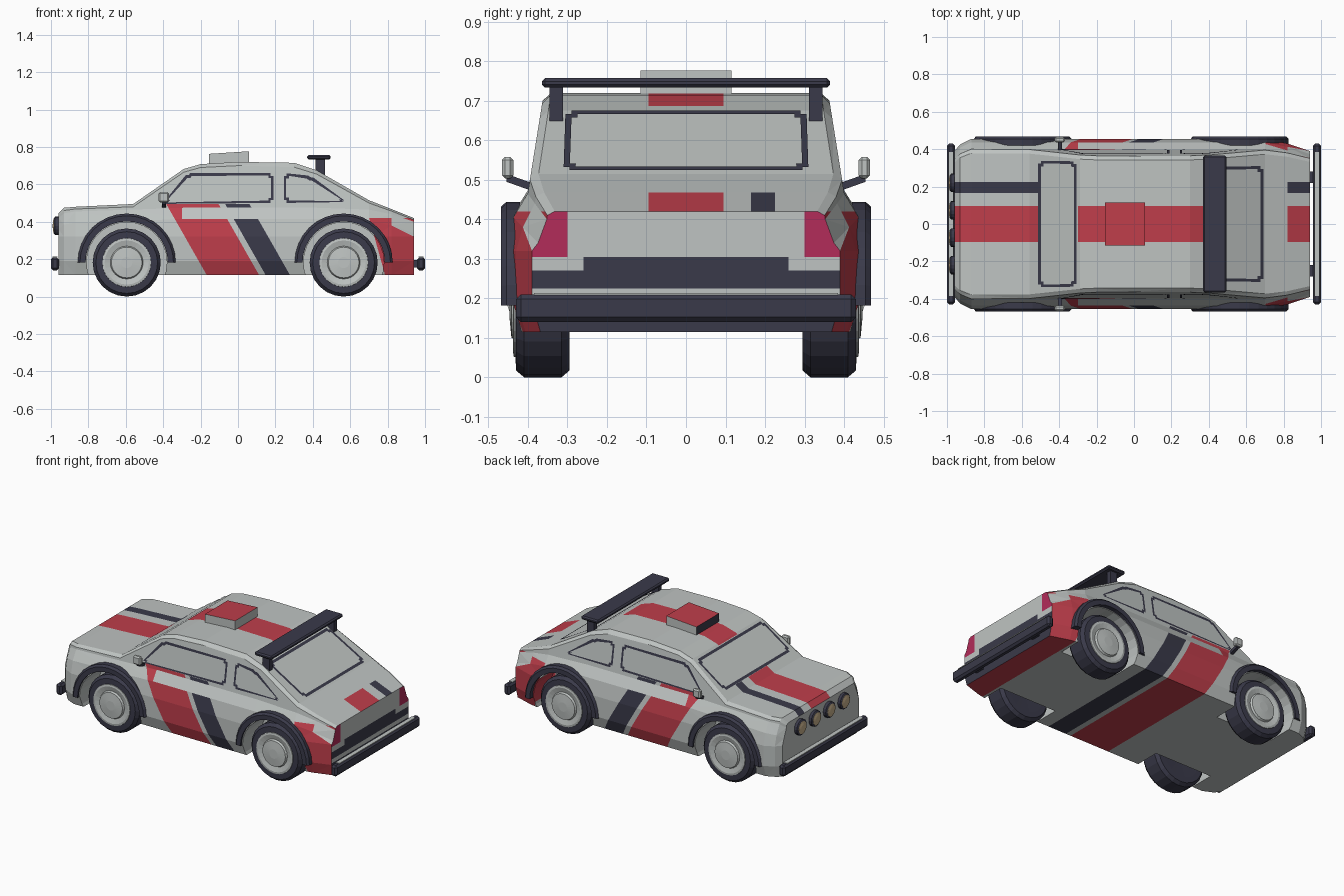
import bpy, bmesh, math
from mathutils import Vector
from mathutils.bvhtree import BVHTree

if "Cube" in bpy.data.objects:
    bpy.data.objects.remove(bpy.data.objects["Cube"])


def material(name, rgb):
    m = bpy.data.materials.new(name)
    m.diffuse_color = (*rgb, 1)
    m.use_nodes = True
    m.node_tree.nodes["Principled BSDF"].inputs["Base Color"].default_value = m.diffuse_color
    return m


GREY = material("pale_grey", (0.52, 0.55, 0.54))
RED = material("red", (0.52, 0.048, 0.07))
DARK = material("dark_navy", (0.042, 0.042, 0.068))
CRIMSON = material("tail_crimson", (0.45, 0.025, 0.10))
GOLD = material("lamp_gold", (0.55, 0.42, 0.25))


def finish(name, bm, mats):
    bmesh.ops.recalc_face_normals(bm, faces=bm.faces[:])
    me = bpy.data.meshes.new(name)
    bm.to_mesh(me)
    bm.free()
    ob = bpy.data.objects.new(name, me)
    for m in mats:
        me.materials.append(m)
    bpy.context.collection.objects.link(ob)
    return ob


def box(name, lo, hi, mat, bevel=0.0):
    bm = bmesh.new()
    bmesh.ops.create_cube(bm, size=1)
    for v in bm.verts:
        v.co = [lo[i] + (v.co[i] + 0.5) * (hi[i] - lo[i]) for i in range(3)]
    if bevel:
        bmesh.ops.bevel(bm, geom=bm.edges[:], offset=bevel, segments=1, affect='EDGES')
    return finish(name, bm, [mat])


def lathe(name, profile, place, mat, n=24, sweep=2 * math.pi, closed=False):
    """Spin (radius, height) points; place maps (across, up, height) to space."""
    bm = bmesh.new()
    full = sweep > 6.2
    rings = []
    for i in range(n if full else n + 1):
        a = sweep * i / n
        rings.append([bm.verts.new(place(r * math.cos(a), r * math.sin(a), h)) for r, h in profile])
    m = len(profile)
    for i in range(n):
        p, q = rings[i], rings[(i + 1) % len(rings)]
        for j in range(m if closed else m - 1):
            bm.faces.new((p[j], p[(j + 1) % m], q[(j + 1) % m], q[j]))
    if not full:
        bm.faces.new(rings[0])
        bm.faces.new(rings[-1])
    bmesh.ops.remove_doubles(bm, verts=bm.verts[:], dist=1e-5)
    return finish(name, bm, [mat])


# Body shell: lofted along x. Stations: x, half width, belt z, roof edge z, top z
STATIONS = [(-0.96, .39, .42, .435, .445), (-0.93, .425, .445, .46, .475),
            (-0.87, .455, .455, .468, .48), (-0.56, .455, .465, .48, .495),
            (-0.29, .455, .475, .665, .682), (-0.2, .455, .475, .69, .708),
            (0.0, .455, .475, .70, .72), (0.30, .455, .475, .692, .715),
            (0.42, .455, .475, .655, .675), (0.70, .455, .465, .50, .515),
            (0.82, .43, .44, .457, .468), (0.94, .39, .40, .41, .42)]


def section(x, w, belt, edge, top):
    side = lambda z: .40 - (z - .47) * .16
    half = [(.43, .115), (.455, .19), (.455, .32), (.437, belt - .06),
            (side(belt), belt), (side(edge), edge), (side(edge) - .022, top)]
    k = w / .455
    return [(x, y * k, z) for y, z in half] + [(x, -y * k, z) for y, z in reversed(half)]


bm = bmesh.new()
rings = [[bm.verts.new(c) for c in section(*s)] for s in STATIONS]
for p, q in zip(rings, rings[1:]):
    for j in range(len(p)):
        k = (j + 1) % len(p)
        bm.faces.new((p[j], p[k], q[k], q[j]))
bm.faces.new(rings[0])
bm.faces.new(rings[-1])
body = finish("body_shell", bm, [GREY, RED, DARK, CRIMSON])

# Wheel wells cut from the body
WHEEL_X, WHEEL_Z = (-0.595, 0.565), 0.182
cutters = []
for wx in WHEEL_X:
    for s in (-1, 1):
        c = lathe("wheel_well_cutter", [(0, .27), (.215, .27), (.215, .6), (0, .6)],
                  lambda a, b, h: (wx + a, s * h, WHEEL_Z + b), GREY, 28)
        c.hide_render = True
        mod = body.modifiers.new("well", 'BOOLEAN')
        mod.object, mod.operation, mod.solver = c, 'DIFFERENCE', 'EXACT'
        cutters.append(c)
bpy.context.view_layer.update()
cut = bpy.data.meshes.new_from_object(body.evaluated_get(bpy.context.evaluated_depsgraph_get()))
body.modifiers.clear()
for c in cutters:
    bpy.data.objects.remove(c)

# Painted stripes: slice the shell along the stripe edges, colour by rule
bm = bmesh.new()
bm.from_mesh(cut)
bmesh.ops.triangulate(bm, faces=bm.faces[:])
DIAG, TAIL = Vector((1, 0, .57)), Vector((1, 0, .28))
cuts = [((0, y, 0), (0, 1, 0)) for y in (-.095, .095, .165, .225, -.26, .26, -.30, .30)]
cuts += [((x, 0, 0), (1, 0, 0)) for x in (-.51, -.30, .385, .82)]
cuts += [((0, 0, z), (0, 0, 1)) for z in (.20, .225, .27, .305, .42, .495)]
cuts += [((c, 0, .12), DIAG) for c in (-.17, .11, .145, .275)] + [((.785, 0, .12), TAIL)]
for co, no in cuts:
    bmesh.ops.bisect_plane(bm, geom=bm.verts[:] + bm.edges[:] + bm.faces[:],
                           plane_co=co, plane_no=no, dist=1e-5)
bm.normal_update()


def paint(c, n):
    d = c.x + .57 * (c.z - .12)
    y = abs(c.y)
    if c.x > .935 and n.x > .9:                       # rear panel
        if c.z < .20 or (.225 < c.z < .305 and (y < .26 or c.z < .27)):
            return 2
        return 3 if y > .30 and c.z > .305 else 0
    if n.z > .3 and (c.x < -.51 or c.x > .82 or -.30 < c.x < .385):   # top stripes
        if y < .095:
            return 1
        return 2 if .165 < c.y < .225 and abs(c.x) > .5 else 0
    if c.z < .495 and -.17 < d < .11:
        return 1
    if c.z < .495 and .145 < d < .275:
        return 2
    return 1 if c.z < .42 and c.x + .28 * (c.z - .12) > .785 else 0


for f in bm.faces:
    f.material_index = paint(f.calc_center_median(), f.normal)
tree = BVHTree.FromBMesh(bm)
bm.to_mesh(body.data)
bm.free()


# Window frames: thin rings projected on to the body
def frame(name, pts, to_space, ray, width=.02):
    b = bmesh.new()
    f = b.faces.new([b.verts.new((u, v, 0)) for u, v in pts])
    bmesh.ops.bevel(b, geom=b.verts[:], offset=.015, segments=2, affect='VERTICES')
    b.faces.ensure_lookup_table()
    inner = b.faces[0]
    bmesh.ops.inset_region(b, faces=[inner], thickness=width, use_boundary=True)
    bmesh.ops.delete(b, geom=[inner], context='FACES')
    ray = Vector(ray)
    for v in b.verts:
        hit, nor, _, _ = tree.ray_cast(Vector(to_space(v.co.x, v.co.y)), ray)
        if hit:
            v.co = hit + nor * .004
    return finish(name, b, [DARK])


for s in (-1, 1):
    place = lambda u, v: (u, s * 1.0, v)
    frame("front_side_window_frame", [(-.405, .495), (.19, .50), (.19, .66), (-.27, .66)],
          place, (0, -s, 0), .018)
    frame("rear_side_window_frame", [(.245, .50), (.58, .505), (.39, .645), (.245, .66)],
          place, (0, -s, 0), .018)
above = lambda u, v: (u, v, 2.0)
frame("windscreen_frame", [(-.51, -.338), (-.305, -.335), (-.305, .335), (-.51, .338)], above, (0, 0, -1))
frame("rear_window_frame", [(.425, -.305), (.69, -.31), (.69, .31), (.425, .305)], above, (0, 0, -1), .022)

# Wheels and wheel arch flares
TYRE = [(0, .30), (.13, .295), (.165, .295), (.182, .315), (.182, .41), (.165, .43), (.13, .432), (0, .42)]
RIM = [(0, .42), (.132, .425), (.13, .436), (.118, .438), (.088, .43), (.082, .442), (.03, .447), (0, .447)]
ARCH = [(.22, .42), (.22, .468), (.25, .468), (.262, .455), (.262, .42)]
for wx in WHEEL_X:
    for s in (-1, 1):
        place = lambda a, b, h: (wx + a, s * h, WHEEL_Z + b)
        lathe("tyre", TYRE, place, DARK)
        lathe("wheel_rim", RIM, place, GREY)
        lathe("wheel_arch", ARCH, place, DARK, 16, math.pi, True)

# Bumpers with pale top strips and brackets
for s, name in ((-1, "front"), (1, "rear")):
    xs = sorted((s * .957, s * 1.0))
    box(name + "_bumper", (xs[0], -.43, .14), (xs[1], .43, .21), DARK, .012)
    box(name + "_bumper_strip", (xs[0] + .008, -.385, .208), (xs[1] - .008, .385, .213), GREY)
    for y in (-.25, .25):
        xb = sorted((s * .92, s * .97))
        box(name + "_bumper_bracket", (xb[0], y - .03, .155), (xb[1], y + .03, .195), DARK)

# Four round front lamps
for y in (-.22, -.073, .073, .22):
    place = lambda a, b, h: (-h, y + a, .378 + b)
    lathe("lamp_housing", [(0, .94), (.05, .94), (.05, .978), (.04, .984), (0, .98)], place, DARK, 16)
    lathe("lamp_lens", [(0, .975), (.042, .975), (.04, .985), (.02, .99), (0, .991)], place, GOLD, 16)

# Door mirrors
for s in (-1, 1):
    ys = sorted((s * .437, s * .466))
    box("mirror", (-.425, ys[0], .503), (-.37, ys[1], .558), GREY, .008)
    stalk = box("mirror_stalk", (-.405, -.01, -.01), (-.385, .01, .01), DARK)
    for v in stalk.data.vertices:
        outer = v.co.y > 0
        v.co.y = s * (.455 if outer else .385)
        v.co.z += .505 if outer else .48

# Rear wing on two posts
box("rear_wing", (.37, -.365, .733), (.495, .365, .757), DARK, .008)
for s in (-1, 1):
    ys = sorted((s * .312, s * .345))
    box("wing_post", (.415, ys[0], .63), (.465, ys[1], .74), DARK)

# Roof vent: red top, dark intake at the front
vent = box("roof_vent", (-.155, -.115, .70), (.06, .115, .777), GREY)
vent.data.materials.append(RED)
vent.data.materials.append(DARK)
for v in vent.data.vertices:
    if v.co.x < 0 and v.co.z > .75:
        v.co.z = .763
for p in vent.data.polygons:
    p.material_index = 1 if p.normal.z > .8 else 2 if p.normal.x < -.8 else 0
